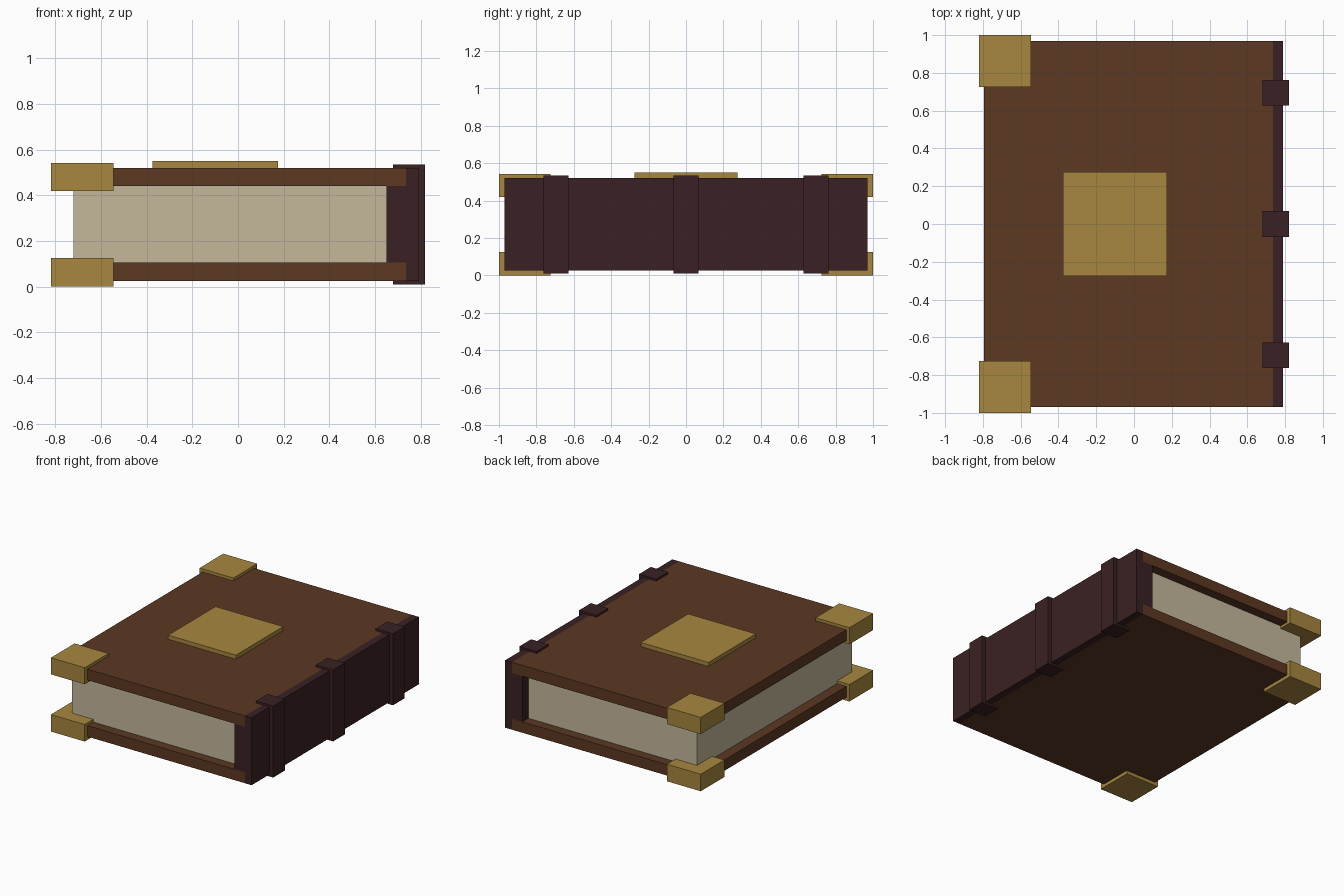
import bpy
import bmesh
from mathutils import Vector

cube = bpy.data.objects.get("Cube")
if cube:
    bpy.data.objects.remove(cube, do_unlink=True)


def material(name, rgb):
    mat = bpy.data.materials.new(name)
    mat.use_nodes = True
    colour = (*rgb, 1.0)
    mat.diffuse_color = colour
    bsdf = mat.node_tree.nodes["Principled BSDF"]
    bsdf.inputs["Base Color"].default_value = colour
    bsdf.inputs["Roughness"].default_value = 0.8
    return mat


def add_object(name, bm, mat):
    bmesh.ops.recalc_face_normals(bm, faces=bm.faces)
    mesh = bpy.data.meshes.new(name)
    bm.to_mesh(mesh)
    bm.free()
    mesh.materials.append(mat)
    obj = bpy.data.objects.new(name, mesh)
    bpy.context.collection.objects.link(obj)
    return obj


def box(name, xs, ys, zs, mat):
    """Box spanning the given (min, max) range on each axis."""
    bm = bmesh.new()
    bmesh.ops.create_cube(bm, size=1)
    low, high = (Vector(c) for c in zip(xs, ys, zs))
    for v in bm.verts:
        v.co = (low + high) / 2 + v.co * (high - low)
    return add_object(name, bm, mat)


leather = material("brown leather", (0.107, 0.040, 0.016))
dark_leather = material("dark spine leather", (0.042, 0.015, 0.017))
paper = material("aged paper", (0.56, 0.485, 0.33))
brass = material("brass", (0.39, 0.24, 0.05))

HALF = 0.97                  # half the height of the covers
BOTTOM, TOP = 0.025, 0.52    # outer faces of the covers
LOWER, UPPER = 0.105, 0.44   # inner faces of the covers

# Covers and page block
for name, zs in (("back_cover", (BOTTOM, LOWER)), ("front_cover", (UPPER, TOP))):
    box(name, (-0.795, 0.735), (-HALF, HALF), zs, leather)
box("pages", (-0.72, 0.66), (-0.9, 0.9), (LOWER, UPPER), paper)

# Spine: T-shaped profile that fits between and behind the covers
profile = [(0.79, BOTTOM), (0.79, TOP), (0.735, TOP), (0.735, UPPER),
           (0.65, UPPER), (0.65, LOWER), (0.735, LOWER), (0.735, BOTTOM)]
bm = bmesh.new()
face = bm.faces.new([bm.verts.new((x, -HALF, z)) for x, z in profile])
ext = bmesh.ops.extrude_face_region(bm, geom=[face])
bmesh.ops.translate(bm, vec=(0, 2 * HALF, 0),
                    verts=[g for g in ext["geom"] if isinstance(g, bmesh.types.BMVert)])
add_object("spine", bm, dark_leather)

# Raised spine bands
for i, y in enumerate((-0.695, 0, 0.695)):
    box(f"spine_band_{i + 1}", (0.68, 0.82), (y - 0.068, y + 0.068),
        (0.01, 0.535), dark_leather)

# Brass corner guards on the opening edge
for level, zs in (("lower", (0, 0.125)), ("upper", (0.42, 0.542))):
    for end, ys in (("front", (-1, -0.725)), ("rear", (0.725, 1))):
        box(f"{level}_{end}_corner_guard", (-0.82, -0.545), ys, zs, brass)

# Brass plate on the front cover
box("cover_plate", (-0.375, 0.175), (-0.275, 0.275), (0.5, 0.55), brass)
